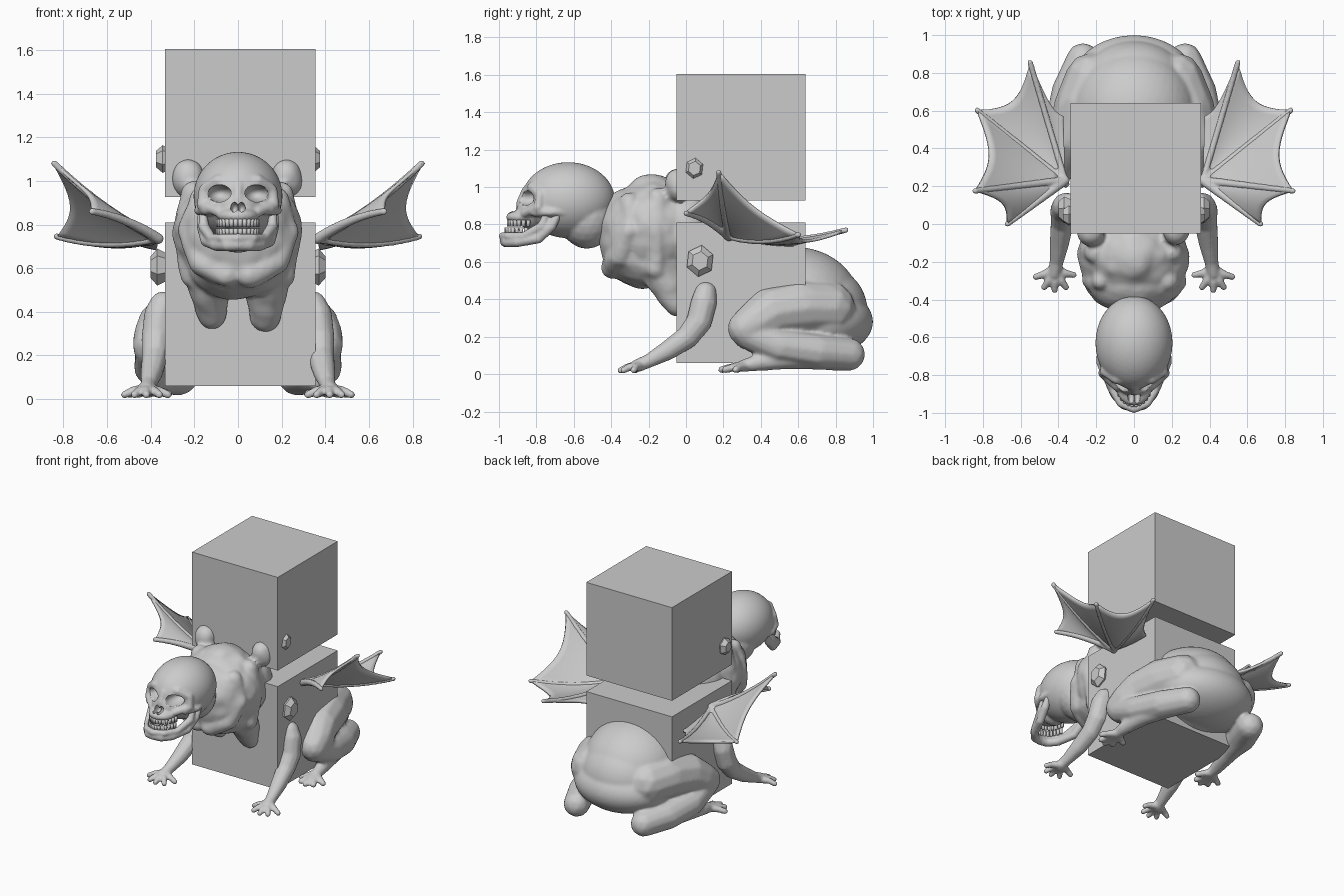
import bpy, bmesh
from math import cos, sin, pi
from mathutils import Matrix, Vector


def finish(name, bm, smooth=False):
    bmesh.ops.recalc_face_normals(bm, faces=bm.faces)
    me = bpy.data.meshes.new(name)
    bm.to_mesh(me)
    bm.free()
    for p in me.polygons:
        p.use_smooth = smooth
    ob = bpy.data.objects.new(name, me)
    bpy.context.collection.objects.link(ob)
    return ob


def ball(bm, c, r, sub=3):
    r = r if isinstance(r, tuple) else (r, r, r)
    bmesh.ops.create_icosphere(bm, subdivisions=sub, radius=1,
                               matrix=Matrix.Translation(c) @ Matrix.Diagonal((*r, 1)))


def tube(bm, pts, s=1):
    """Chain of overlapping balls along (x, y, z, radius) points; s mirrors x."""
    for a, b in zip(pts, pts[1:]):
        a, b = Vector(a), Vector(b)
        r = min(a[3], b[3])
        n = max(2, int((b - a).length / ((0.15 if r > 0.05 else 0.3) * r)))
        for i in range(n + 1):
            p = a.lerp(b, i / n)
            ball(bm, (s * p[0], p[1], p[2]), p[3], 2)


def blob(name, bm, voxel=0.011, smooth=4):
    """Fuse all overlapping balls into one smooth skin."""
    ob = finish(name, bm, True)
    m = ob.modifiers.new("fuse", 'REMESH')
    m.mode, m.voxel_size, m.use_smooth_shade = 'VOXEL', voxel, True
    m = ob.modifiers.new("relax", 'SMOOTH')
    m.factor, m.iterations = 0.5, smooth
    return ob


def box(bm, lo, hi):
    lo, hi = Vector(lo), Vector(hi)
    bmesh.ops.create_cube(bm, size=1, matrix=Matrix.Translation((lo + hi) / 2)
                          @ Matrix.Diagonal((*(hi - lo), 1)))


# two plain blocks
for name, z0, z1 in (("lower_block", 0.06, 0.81), ("upper_block", 0.927, 1.605)):
    bm = bmesh.new()
    box(bm, (-0.335, -0.05, z0), (0.355, 0.64, z1))
    finish(name, bm)

# faceted studs on the block sides
for s in (-1, 1):
    for name, c, r, out in (("lower_stud", (0.075, 0.605), 0.085, 0.40),
                            ("upper_stud", (0.045, 1.10), 0.064, 0.375)):
        bm = bmesh.new()
        rings = []
        for x, k in ((0.30, 0.6), (out - 0.03, 1.0), (out, 0.6)):
            rings.append([bm.verts.new((s * x, c[0] + 0.9 * k * r * cos(a * pi / 3 + .4),
                                        c[1] + k * r * sin(a * pi / 3 + .4))) for a in range(6)])
        for ra, rb in zip(rings, rings[1:]):
            for i in range(6):
                bm.faces.new((ra[i], ra[(i + 1) % 6], rb[(i + 1) % 6], rb[i]))
        bm.faces.new(rings[0])
        bm.faces.new(rings[-1])
        finish(name, bm)

# front torso with ears, shoulder folds and two hanging stubs
bm = bmesh.new()
ball(bm, (0, -0.17, 0.77), (0.29, 0.25, 0.285))
ball(bm, (0, -0.32, 0.76), (0.25, 0.15, 0.235))
ball(bm, (0, -0.22, 0.63), (0.235, 0.22, 0.17))
ball(bm, (0, -0.02, 0.76), (0.26, 0.2, 0.25))
ball(bm, (0, -0.18, 0.97), (0.14, 0.13, 0.095))
for s in (-1, 1):
    ball(bm, (s * 0.225, -0.04, 1.01), (0.075, 0.075, 0.085))
    tube(bm, [(0.13, -0.15, 0.6, 0.12), (0.125, -0.09, 0.46, 0.085), (0.12, -0.05, 0.38, 0.065)], s)
    tube(bm, [(0.05, -0.39, 0.57, 0.06), (0.17, -0.36, 0.63, 0.06), (0.22, -0.3, 0.77, 0.055),
              (0.17, -0.3, 0.92, 0.05)], s)
    tube(bm, [(0.2, -0.16, 0.57, 0.06), (0.245, -0.16, 0.75, 0.055), (0.20, -0.15, 0.94, 0.06)], s)
torso = blob("front_torso", bm, 0.012, 8)
tex = bpy.data.textures.new("lumps", 'CLOUDS')
tex.noise_scale, tex.noise_depth = 0.16, 1
m = torso.modifiers.new("lumps", 'DISPLACE')
m.texture, m.strength, m.mid_level = tex, 0.03, 0.4

# hind body with folded legs and toes
bm = bmesh.new()
ball(bm, (0, 0.58, 0.38), (0.34, 0.35, 0.30), 4)
ball(bm, (0, 0.71, 0.28), (0.35, 0.29, 0.19), 4)
ball(bm, (0, 0.71, 0.34), (0.30, 0.26, 0.25), 4)
for s in (-1, 1):
    tube(bm, [(0.22, 0.76, 0.35, 0.15), (0.27, 0.62, 0.355, 0.155), (0.325, 0.46, 0.33, 0.14),
              (0.365, 0.38, 0.28, 0.12), (0.385, 0.32, 0.245, 0.10)], s)
    tube(bm, [(0.385, 0.33, 0.22, 0.09), (0.385, 0.5, 0.15, 0.095), (0.34, 0.7, 0.12, 0.098),
              (0.27, 0.87, 0.105, 0.09)], s)
    tube(bm, [(0.28, 0.86, 0.09, 0.07), (0.37, 0.55, 0.085, 0.06), (0.40, 0.38, 0.06, 0.045),
              (0.405, 0.31, 0.045, 0.035)], s)
    for x, y in ((0.32, 0.27), (0.36, 0.21), (0.41, 0.19), (0.46, 0.21), (0.50, 0.265)):
        tube(bm, [(0.405, 0.32, 0.045, 0.030), (x * .6 + .162, y * .6 + .125, 0.035, 0.023),
                  (x, y, 0.023, 0.022)], s)
blob("hind_body", bm, 0.010, 9)

# front arms with spread fingers
for s in (-1, 1):
    bm = bmesh.new()
    tube(bm, [(0.345, 0.105, 0.435, 0.06), (0.362, 0.095, 0.38, 0.072), (0.375, 0.07, 0.28, 0.070),
              (0.38, 0.01, 0.2, 0.063), (0.395, -0.1, 0.125, 0.053), (0.41, -0.2, 0.07, 0.038),
              (0.42, -0.26, 0.045, 0.036)], s)
    for x, y in ((0.32, -0.27), (0.36, -0.335), (0.42, -0.35), (0.475, -0.335), (0.52, -0.28)):
        tube(bm, [(0.42, -0.24, 0.045, 0.03), (x * .6 + .168, y * .6 - .1, 0.038, 0.021),
                  (x, y, 0.02, 0.018)], s)
    blob("front_arm", bm, 0.008, 4)

# skull: cranium, brow, cheekbones and upper jaw
bm = bmesh.new()
ball(bm, (0, -0.63, 0.93), (0.204, 0.25, 0.203), 4)
ball(bm, (0, -0.53, 0.84), (0.165, 0.15, 0.17))
ball(bm, (0, -0.76, 0.91), (0.165, 0.1, 0.13))
ball(bm, (0, -0.83, 0.87), (0.10, 0.08, 0.10))
ball(bm, (0, -0.865, 0.84), (0.095, 0.098, 0.042))
tube(bm, [(0, -0.85, 0.98, 0.03), (0, -0.89, 0.915, 0.02)])
for s in (-1, 1):
    tube(bm, [(0, -0.825, 0.995, 0.03), (0.09, -0.82, 1.0, 0.03), (0.155, -0.78, 0.96, 0.026),
              (0.165, -0.79, 0.89, 0.026), (0.09, -0.86, 0.86, 0.026)], s)
    tube(bm, [(0.14, -0.81, 0.87, 0.030), (0.180, -0.73, 0.865, 0.022), (0.172, -0.64, 0.87, 0.022)], s)
skull = blob("skull", bm, 0.009, 4)

# sockets carved into the skull
bm = bmesh.new()
for s in (-1, 1):
    ball(bm, (s * 0.085, -0.85, 0.942), (0.057, 0.10, 0.040))
    ball(bm, (s * 0.016, -0.905, 0.872), (0.018, 0.05, 0.03))
cutter = finish("socket_cutter", bm, True)
cutter.hide_render = True
cutter.hide_viewport = True
m = skull.modifiers.new("sockets", 'BOOLEAN')
m.operation, m.object, m.solver = 'DIFFERENCE', cutter, 'EXACT'
m.use_self = True

# lower jaw: bottom rim, upper rim and broad rear plates
bm = bmesh.new()
for s in (-1, 1):
    tube(bm, [(0.165, -0.68, 0.86, 0.02), (0.162, -0.72, 0.79, 0.028), (0.145, -0.79, 0.725, 0.028),
              (0.10, -0.90, 0.706, 0.028), (0.05, -0.955, 0.706, 0.03), (0, -0.965, 0.71, 0.032)], s)
    tube(bm, [(0.16, -0.745, 0.86, 0.018), (0.157, -0.77, 0.79, 0.026), (0.12, -0.87, 0.737, 0.022),
              (0.07, -0.95, 0.737, 0.022), (0, -0.98, 0.738, 0.022)], s)
blob("lower_jaw", bm, 0.008, 3)

# two arcs of teeth
bm = bmesh.new()
for z0, z1, dy in ((0.788, 0.825, 0), (0.745, 0.783, -0.012)):
    for i in range(14):
        a = pi * (i + 0.5) / 14
        x, y = 0.09 * cos(a), -0.83 - 0.118 * sin(a) + dy
        bmesh.ops.create_cone(bm, cap_ends=True, segments=8, radius1=0.010, radius2=0.011,
                              depth=z1 - z0, matrix=Matrix.Translation((x, y, (z0 + z1) / 2)))
finish("teeth", bm, True)

# webbed wings: struts fan out from the root with scalloped skin between
root = Vector((0.365, 0.23, 0.735))
tips = [((0.67, 0.0, 0.86), 0.02), ((0.842, 0.175, 1.08), -0.03), ((0.83, 0.602, 0.745), -0.03),
        ((0.55, 0.855, 0.77), -0.035), ((0.375, 0.57, 0.69), -0.01)]
billow = (0.08, 0.08, -0.12, -0.05)


def strut(tip, sag, t):
    p = root.lerp(Vector(tip), t)
    p.z += sag * 4 * t * (1 - t)
    return p


for s in (-1, 1):
    bm = bmesh.new()
    for (ta, sa), (tb, sb), lift in zip(tips, tips[1:], billow):
        grid = []
        for i in range(13):
            u = i / 12
            k = 1 - 0.15 * 4 * u * (1 - u)
            row = []
            for j in range(1, 13):
                t = k * j / 12
                p = strut(ta, sa, t).lerp(strut(tb, sb, t), u)
                p.z += lift * u * (1 - u) * t
                row.append(bm.verts.new((s * p.x, p.y, p.z)))
            grid.append(row)
        for ra, rb in zip(grid, grid[1:]):
            for j in range(11):
                bm.faces.new((ra[j], ra[j + 1], rb[j + 1], rb[j]))
    bmesh.ops.remove_doubles(bm, verts=bm.verts, dist=0.0005)
    skin = finish("wing_membrane", bm, True)
    m = skin.modifiers.new("thickness", 'SOLIDIFY')
    m.thickness, m.offset = 0.016, 0
    bm = bmesh.new()
    for (tip, sag), r in zip(tips, (0.026, 0.024, 0.018, 0.018)):
        tube(bm, [(*strut(tip, sag, i / 8), r - (r - 0.016) * i / 8) for i in range(9)], s)
    blob("wing_struts", bm, 0.008, 3)
